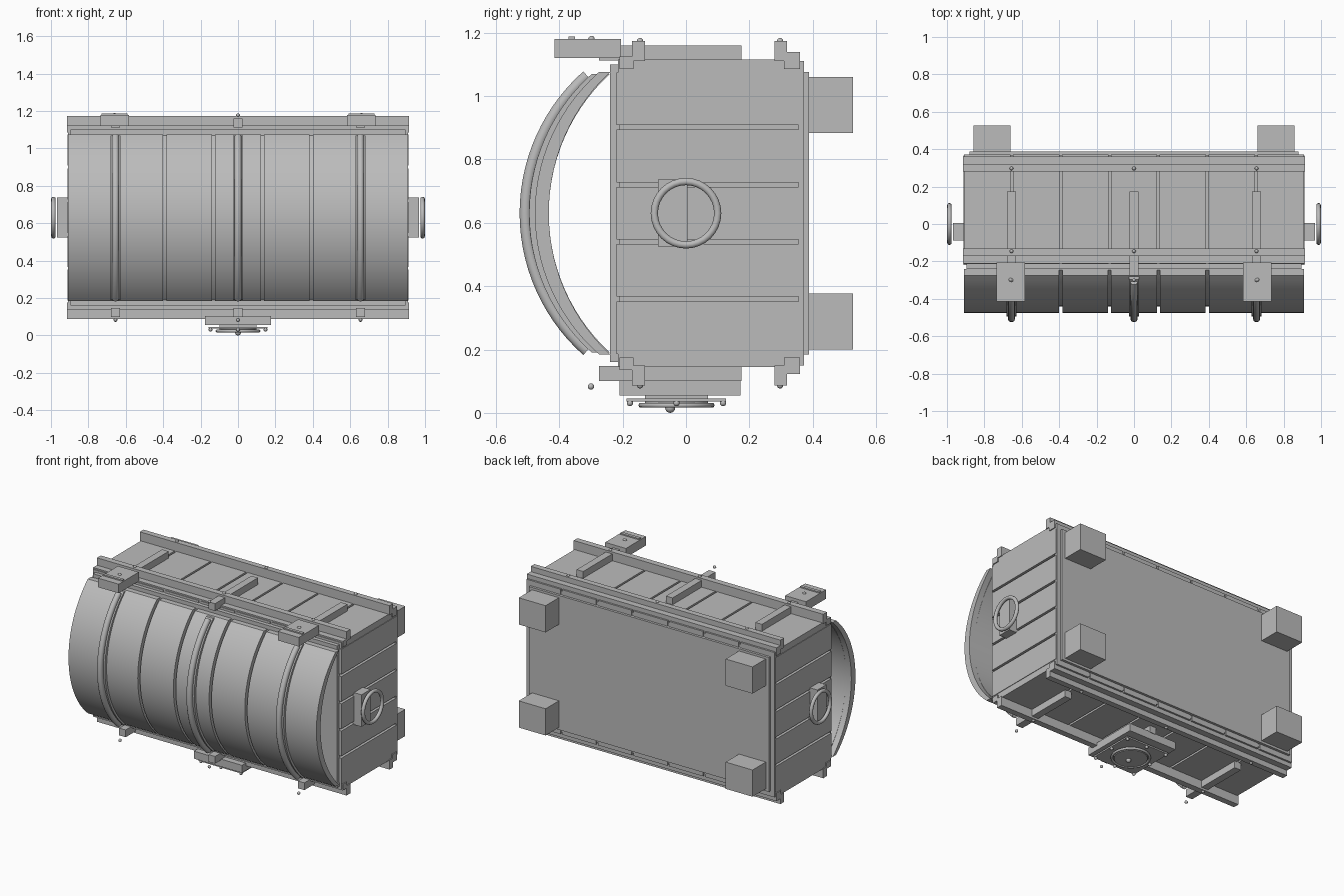
import bpy
import bmesh
import math
from mathutils import Matrix, Vector

cube = bpy.data.objects.get("Cube")
if cube:
    bpy.data.objects.remove(cube, do_unlink=True)

grey = bpy.data.materials.new("plain grey")
grey.use_nodes = True
COLOUR = (0.5, 0.5, 0.5, 1)
grey.diffuse_color = COLOUR
grey.node_tree.nodes["Principled BSDF"].inputs["Base Color"].default_value = COLOUR

MID = 0.63                      # height of the chest's centre line
BANDS = (-0.655, 0, 0.655)      # x positions of bands and struts
PITCH = 0.2615                  # plank spacing along x


def finish(name, bm, smooth=False):
    bmesh.ops.recalc_face_normals(bm, faces=bm.faces)
    mesh = bpy.data.meshes.new(name)
    bm.to_mesh(mesh)
    bm.free()
    mesh.materials.append(grey)
    ob = bpy.data.objects.new(name, mesh)
    bpy.context.collection.objects.link(ob)
    if smooth:
        bpy.ops.object.select_all(action="DESELECT")
        ob.select_set(True)
        bpy.context.view_layer.objects.active = ob
        bpy.ops.object.shade_smooth_by_angle(angle=math.radians(35))
    return ob


def boxes(name, spans):
    """One object made of boxes, each given as x, y and z ranges."""
    bm = bmesh.new()
    for span in spans:
        lo, hi = Vector([min(s) for s in span]), Vector([max(s) for s in span])
        mat = Matrix.Translation((lo + hi) / 2) @ Matrix.Diagonal((*(hi - lo), 1))
        bmesh.ops.create_cube(bm, size=1, matrix=mat)
    return finish(name, bm)


def balls(name, points, r=0.01):
    bm = bmesh.new()
    for p in points:
        bmesh.ops.create_uvsphere(bm, u_segments=12, v_segments=8, radius=r,
                                  matrix=Matrix.Translation(p))
    return finish(name, bm, True)


def arc(end_y, mid_y, half, steps=28):
    """Points (y, z) of a circular bow bulging towards the front."""
    sag = end_y - mid_y
    r = (half * half + sag * sag) / (2 * sag)
    a = math.asin(half / r)
    return [(mid_y + r - r * math.cos(t), MID + r * math.sin(t))
            for t in (a * (2 * i / steps - 1) for i in range(steps + 1))]


def bowed(name, outer, inner, spans):
    """Curved boards between two bows, one for each x range."""
    bm = bmesh.new()
    for x0, x1 in spans:
        rows = [[bm.verts.new(p) for p in
                 ((x0, *o), (x1, *o), (x1, *i), (x0, *i))]
                for o, i in zip(outer, inner)]
        for a, b in zip(rows, rows[1:]):
            for k in range(4):
                j = (k + 1) % 4
                bm.faces.new((a[k], a[j], b[j], b[k]))
        bm.faces.new(rows[0])
        bm.faces.new(rows[-1])
    return finish(name, bm, True)


def tube(name, points, r, closed=False):
    curve = bpy.data.curves.new(name, "CURVE")
    curve.dimensions = "3D"
    curve.bevel_depth = r
    curve.bevel_resolution = 3
    curve.use_fill_caps = True
    line = curve.splines.new("POLY")
    line.points.add(len(points) - 1)
    for pt, co in zip(line.points, points):
        pt.co = (*co, 1)
    line.use_cyclic_u = closed
    curve.materials.append(grey)
    ob = bpy.data.objects.new(name, curve)
    bpy.context.collection.objects.link(ob)
    return ob


def disc(name, centre, r, depth, r2=None):
    bm = bmesh.new()
    bmesh.ops.create_cone(bm, cap_ends=True, segments=32, radius1=r, radius2=r2 or r,
                          depth=depth, matrix=Matrix.Translation(centre))
    return finish(name, bm, True)


plank_x = [((i - 3) * PITCH - 0.124, (i - 3) * PITCH + 0.124) for i in range(7)]

# Chest body, front rim and back panel
boxes("chest_core", [((-0.88, 0.88), (-0.22, 0.367), (MID - 0.465, MID + 0.465))])
boxes("front_rim", [((-0.895, 0.895), (-0.24, -0.21), (MID - 0.47, MID + 0.47))])
boxes("back_panel", [((-0.88, 0.88), (0.36, 0.388), (MID - 0.445, MID + 0.445))])
boxes("back_edge_planks", [((x0, x1), (0.355, 0.372), (MID - 0.48, MID + 0.48))
                           for x0, x1 in plank_x])

# Planks on both ends
for side, s in (("left", 1), ("right", -1)):
    boxes(side + "_end_planks",
          [((s * 0.87, s * 0.912), (-0.22, 0.367),
            (MID + k * 0.1805 - 0.083, MID + k * 0.1805 + 0.083)) for k in range(-2, 3)])

# Planks, ledges, rails, struts and studs on the upper and lower walls
for wall, s in (("upper", 1), ("lower", -1)):
    def z(a, b):
        return (MID + s * a, MID + s * b)
    boxes(wall + "_planks", [(x, (-0.215, 0.355), z(0.44, 0.485)) for x in plank_x])
    boxes(wall + "_ledges", [((-0.915, 0.915), (-0.21, -0.165), z(0.455, 0.494)),
                             ((-0.915, 0.915), (0.31, 0.36), z(0.455, 0.508))])
    boxes(wall + "_rails", [((-0.915, 0.915), (-0.17, -0.13), z(0.48, 0.543)),
                            ((-0.915, 0.915), (0.28, 0.318), z(0.48, 0.543))])
    boxes(wall + "_struts", [((x - 0.024, x + 0.024), (-0.21, 0.175), z(0.47, 0.53))
                             for x in BANDS])
    boxes(wall + "_band_brackets", [((x - 0.024, x + 0.024), (-0.275, -0.2), z(0.482, 0.53))
                                    for x in BANDS])
    balls(wall + "_studs", [(x, y, MID + s * 0.543) for x in BANDS for y in (-0.145, 0.297)])
    balls(wall + "_band_studs", [(x, -0.3, MID + s * 0.547) for x in BANDS])

# Bowed lid of seven boards, open at the ends
bowed("lid_boards", arc(-0.275, -0.477, 0.445), arc(-0.24, -0.433, 0.445),
      [(x0 + 0.002, x1 - 0.002) if abs(x0 + x1) < 1.5 else
       ((x0, x1 - 0.002) if x1 < 0 else (x0 + 0.002, x1)) for x0, x1 in plank_x])
bowed("lid_lining", arc(-0.245, -0.44, 0.44), arc(-0.24, -0.433, 0.44), [(-0.87, 0.87)])

# Raised bands over the lid
bowed("lid_band_straps", arc(-0.297, -0.495, 0.44), arc(-0.27, -0.472, 0.44),
      [(x - 0.026, x + 0.026) for x in BANDS])
for name, x in zip(("right", "middle", "left"), BANDS):
    tube(name + "_lid_band", [(x, *p) for p in arc(-0.312, -0.507, 0.434)], 0.019)

# Hinges on the upper wall
for side, x in (("right", -0.66), ("left", 0.66)):
    boxes(side + "_hinge", [((x - 0.076, x + 0.076), (-0.415, -0.205), (1.12, 1.18)),
                            ((x - 0.07, x + 0.07), (-0.37, -0.35), (1.17, 1.188))])
    balls(side + "_hinge_stud", [(x, -0.298, 1.18)])

# Feet on the back
boxes("feet", [((s * 0.66, s * 0.857), (0.37, 0.527), (z0, z0 + 0.177))
               for s in (1, -1) for z0 in (0.2, 0.883)])

# Ring handles on the ends
for side, s in (("left", 1), ("right", -1)):
    boxes(side + "_handle_block", [((s * 0.9, s * 0.967), (-0.088, 0.005), (0.525, 0.737))])
    ring = [(s * 0.987, 0.1 * math.cos(t), MID + 0.1 * math.sin(t))
            for t in (math.tau * i / 32 for i in range(32))]
    tube(side + "_handle_ring", ring, 0.012, True)

# Lock on the lower wall
LOCK_Y = -0.03
boxes("lock_base", [((-0.176, 0.176), (-0.21, 0.172), (0.055, 0.105))])
boxes("lock_plate", [((-0.157, 0.157), (LOCK_Y - 0.157, LOCK_Y + 0.157), (0.036, 0.046)),
                     ((-0.1, 0.1), (LOCK_Y - 0.1, LOCK_Y + 0.1), (0.04, 0.06))])
disc("lock_disc", (0, LOCK_Y, 0.028), 0.1, 0.02)
tube("lock_ring", [(0.112 * math.cos(t), LOCK_Y + 0.112 * math.sin(t), 0.024)
                   for t in (math.tau * i / 32 for i in range(32))], 0.008, True)
balls("lock_studs", [(0.147 * i, LOCK_Y + 0.147 * j, 0.031)
                     for i in (-1, 0, 1) for j in (-1, 0, 1) if i or j])
balls("lock_knob", [(0, -0.05, 0.016)], 0.016)
